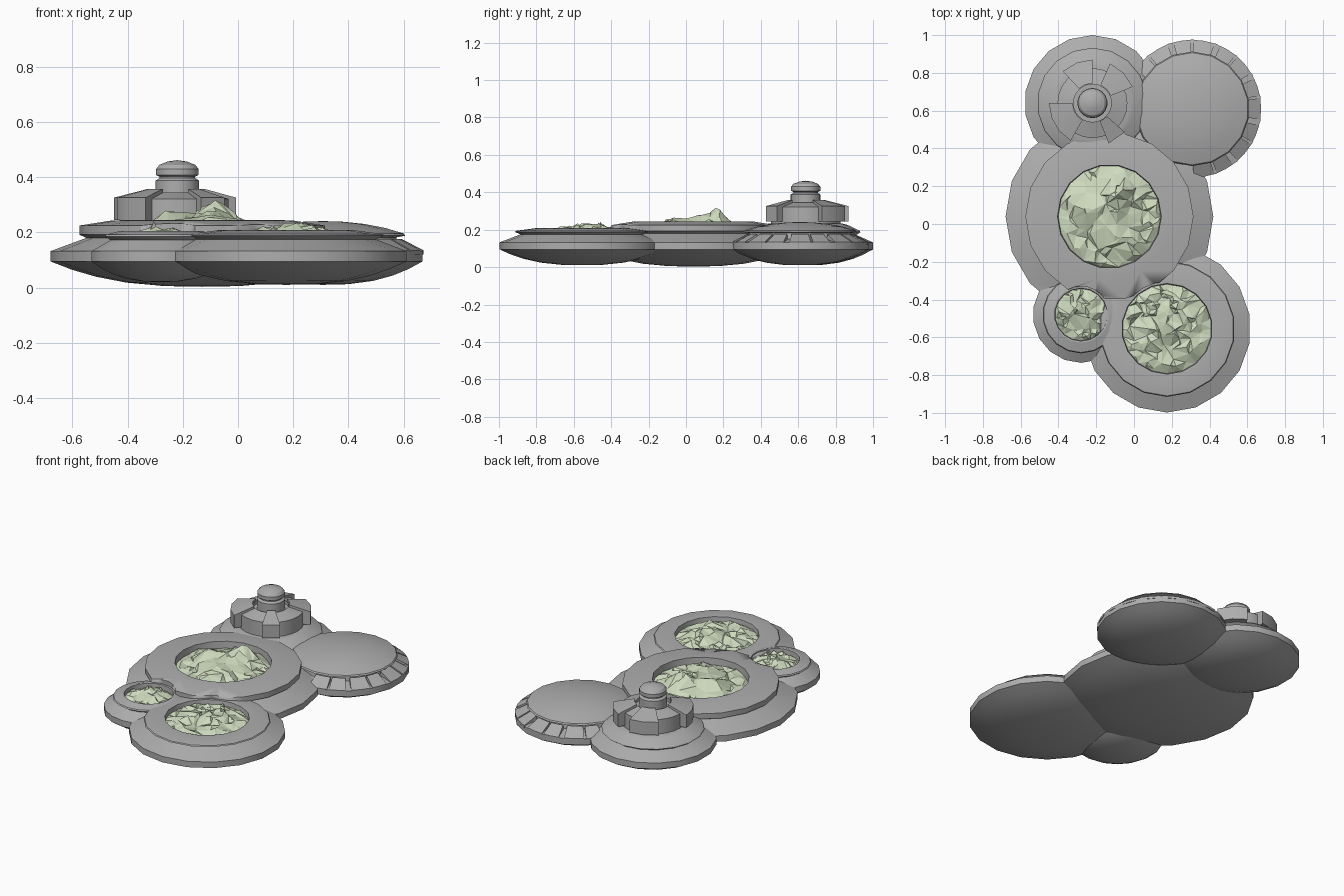
import bpy, bmesh, math, random
from mathutils import Vector
from mathutils.geometry import delaunay_2d_cdt

if "Cube" in bpy.data.objects:
    bpy.data.objects.remove(bpy.data.objects["Cube"])

random.seed(11)


def material(name, rgb):
    m = bpy.data.materials.new(name)
    m.diffuse_color = (*rgb, 1)
    m.use_nodes = True
    m.node_tree.nodes["Principled BSDF"].inputs["Base Color"].default_value = m.diffuse_color
    return m


GREY = material("metal grey", (0.42, 0.42, 0.42))
GREEN = material("pale green rock", (0.62, 0.71, 0.52))


def finish(bm, name, mat, smooth=True):
    bmesh.ops.recalc_face_normals(bm, faces=bm.faces)
    me = bpy.data.meshes.new(name)
    bm.to_mesh(me)
    bm.free()
    ob = bpy.data.objects.new(name, me)
    bpy.context.collection.objects.link(ob)
    me.materials.append(mat)
    if smooth:
        bpy.ops.object.select_all(action='DESELECT')
        ob.select_set(True)
        bpy.context.view_layer.objects.active = ob
        bpy.ops.object.shade_smooth_by_angle(angle=math.radians(28))
    return ob


def lathe(name, centre, profile, n=18, phase=90):
    """Revolve (radius, z) points into a closed solid."""
    bm = bmesh.new()
    rings = []
    for r, z in profile:
        if r == 0:
            rings.append([bm.verts.new((centre[0], centre[1], z))] * n)
        else:
            a = [math.radians(phase) + math.tau * i / n for i in range(n)]
            rings.append([bm.verts.new((centre[0] + r * math.cos(t),
                                        centre[1] + r * math.sin(t), z)) for t in a])
    for p, q in zip(rings, rings[1:]):
        for i in range(n):
            j = (i + 1) % n
            bm.faces.new(list(dict.fromkeys((p[i], p[j], q[j], q[i]))))
    return finish(bm, name, GREY)


def sector(name, centre, section, a0, a1, steps=2):
    """Sweep a closed (radius, z) section between two angles."""
    bm = bmesh.new()
    cuts = []
    for k in range(steps + 1):
        t = math.radians(a0 + (a1 - a0) * k / steps)
        cuts.append([bm.verts.new((centre[0] + r * math.cos(t),
                                   centre[1] + r * math.sin(t), z)) for r, z in section])
    m = len(section)
    for p, q in zip(cuts, cuts[1:]):
        for i in range(m):
            bm.faces.new((p[i], p[(i + 1) % m], q[(i + 1) % m], q[i]))
    bm.faces.new(cuts[0])
    bm.faces.new(cuts[-1])
    return finish(bm, name, GREY)


def hull(r, low=0.01):
    """Lens-shaped underside up to the upright outer rim."""
    return [(0, low)] + [(r * t, low + (0.095 - low) * t ** 2.6)
                         for t in (0.25, 0.5, 0.7, 0.86, 1)] + [(r, 0.132)]


def rocks(name, centre, r, base, peaks, count):
    """Jagged faceted rock field filling a crater."""
    pts = [Vector((r * math.cos(math.tau * i / 36), r * math.sin(math.tau * i / 36)))
           for i in range(36)]
    for _ in range(count):
        a, d = random.uniform(0, math.tau), r * 0.96 * math.sqrt(random.random())
        pts.append(Vector((d * math.cos(a), d * math.sin(a))))
    verts, _, faces = delaunay_2d_cdt(pts, [], [], 0, 0.001)[:3]
    bm = bmesh.new()
    vs = []
    for v in verts:
        z = base + random.uniform(-0.01, 0.018)
        for px, py, h, w in peaks:
            d = (v - Vector((px, py))).length
            z += h * max(0, 1 - d / w) * random.uniform(0.75, 1)
        if v.length > 0.95 * r:
            z = base - 0.012
        vs.append(bm.verts.new((centre[0] + v.x, centre[1] + v.y, z)))
    for f in faces:
        bm.faces.new([vs[i] for i in f])
    ob = finish(bm, name, GREEN, False)
    return ob


# disc centres
TOWER, DOME, MAIN = (-0.22, 0.64), (0.308, 0.61), (-0.13, 0.04)
FRONT, SMALL = (0.175, -0.555), (-0.28, -0.48)

# main crater disc with thick upper plate
main = lathe("main_disc", MAIN, hull(0.55, 0.003) + [
    (0.42, 0.18), (0.445, 0.192), (0.445, 0.225), (0.33, 0.243), (0.275, 0.245),
    (0.27, 0.19), (0.1, 0.18), (0, 0.18)], phase=0)

# front and small crater discs
lathe("front_disc", FRONT, hull(0.443) + [
    (0.33, 0.175), (0.36, 0.188), (0.355, 0.194), (0.25, 0.208), (0.24, 0.206),
    (0.235, 0.165), (0, 0.165)])
lathe("small_disc", SMALL, hull(0.255, 0.02) + [
    (0.185, 0.172), (0.205, 0.185), (0.2, 0.192), (0.148, 0.206), (0.14, 0.204),
    (0.137, 0.165), (0, 0.165)])

# clear the main plate away from the neighbouring craters
for label, c, r in (("front", FRONT, 0.25), ("small", SMALL, 0.15)):
    cutter = lathe(label + "_crater_cutter", c,
                   [(0, 0.163), (r, 0.163), (r, 0.4), (0, 0.4)], n=24)
    cutter.hide_render = True
    cutter.hide_viewport = True
    mod = main.modifiers.new(label + "_cut", 'BOOLEAN')
    mod.operation = 'DIFFERENCE'
    mod.object = cutter

# rock fields
rocks("main_rocks", MAIN, 0.272, 0.215,
      [(0.05, 0.12, 0.105, 0.13), (-0.02, -0.03, 0.05, 0.18), (-0.13, 0.04, 0.05, 0.1),
       (0.08, -0.13, 0.04, 0.1)], 130)
rocks("front_rocks", FRONT, 0.238, 0.188,
      [(0.03, 0.05, 0.055, 0.14), (-0.08, -0.06, 0.035, 0.1), (0.1, -0.08, 0.03, 0.1)], 150)
rocks("small_rocks", SMALL, 0.139, 0.185,
      [(-0.02, 0.02, 0.045, 0.09), (0.05, -0.04, 0.025, 0.06)], 80)

# domed disc with panels around its outer slope
lathe("domed_disc", DOME, hull(0.367) + [
    (0.275, 0.15), (0.27, 0.182), (0.303, 0.188), (0.297, 0.196), (0.23, 0.216),
    (0.15, 0.231), (0.07, 0.239), (0, 0.241)])
for k in range(-4, 8):
    sector("slope_panel", DOME, [(0.365, 0.12), (0.365, 0.135), (0.285, 0.176), (0.27, 0.12)],
           -10 + 20 * k + 1, 10 + 20 * k - (4 if k % 2 else 1), 2)

# tower disc
lathe("tower_disc", TOWER, hull(0.36) + [
    (0.27, 0.172), (0.293, 0.187), (0.288, 0.194), (0.225, 0.225), (0.2, 0.232), (0, 0.232)])

# tower drum with wedge blocks around it
lathe("tower_drum", TOWER, [(0, 0.22), (0.185, 0.22), (0.185, 0.322), (0.1, 0.345),
                            (0.1, 0.325), (0, 0.325)], n=24)
for a0, a1 in ((90, 133), (22, 66), (180, 240), (292, 318)):
    sector("drum_block", TOWER, [(0.15, 0.245), (0.23, 0.245), (0.23, 0.326), (0.105, 0.358),
                                 (0.105, 0.32)], a0, a1, max(1, round((a1 - a0) / 20)))

# tower column and cap
lathe("tower_column", TOWER, [(0, 0.3), (0.08, 0.3), (0.08, 0.388), (0.066, 0.397), (0.066, 0.402),
                              (0.078, 0.408), (0.078, 0.43), (0.066, 0.445), (0.035, 0.457),
                              (0, 0.462)], n=18)
